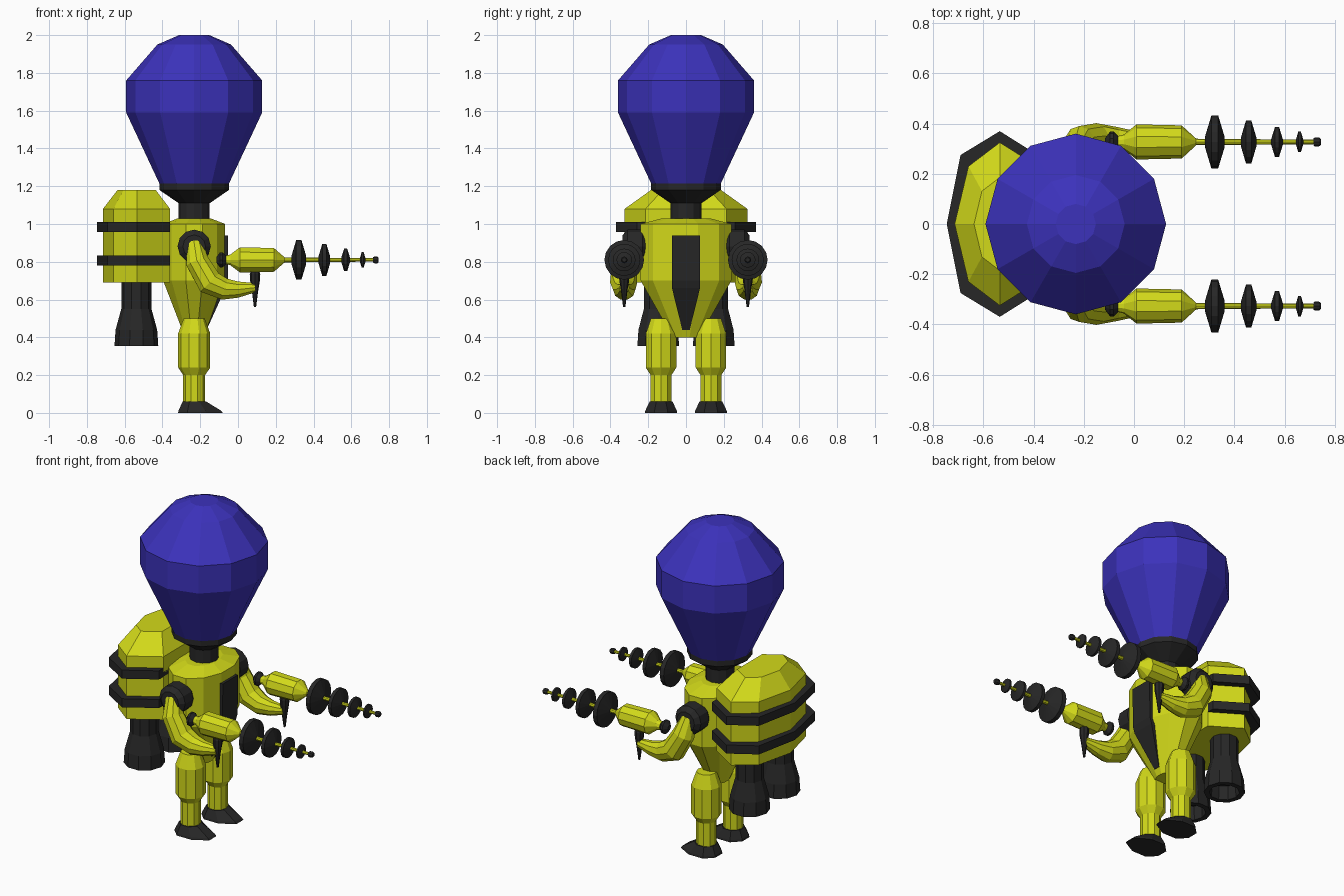
import bpy, bmesh
from math import sin, cos, pi
from mathutils import Vector

if "Cube" in bpy.data.objects:
    bpy.data.objects.remove(bpy.data.objects["Cube"])


def material(name, rgb):
    m = bpy.data.materials.new(name)
    m.diffuse_color = (*rgb, 1)
    m.use_nodes = True
    m.node_tree.nodes["Principled BSDF"].inputs["Base Color"].default_value = m.diffuse_color
    return m


YELLOW = material("yellow", (0.65, 0.70, 0.01))
BLACK = material("black", (0.02, 0.02, 0.02))
BLUE = material("blue", (0.045, 0.032, 0.5))
CX = -0.232  # body axis


def loft(name, rings, mat, cap=True):
    """Skin a list of equal-length point rings into one closed, flat-shaded mesh."""
    bm = bmesh.new()
    loops = [[bm.verts.new(p) for p in r] for r in rings]
    n = len(loops[0])
    for a, b in zip(loops, loops[1:]):
        for i in range(n):
            bm.faces.new((a[i], a[(i + 1) % n], b[(i + 1) % n], b[i]))
    if cap:
        bm.faces.new(loops[0][::-1])
        bm.faces.new(loops[-1])
    bmesh.ops.recalc_face_normals(bm, faces=bm.faces)
    me = bpy.data.meshes.new(name)
    bm.to_mesh(me)
    bm.free()
    me.materials.append(mat)
    ob = bpy.data.objects.new(name, me)
    bpy.context.collection.objects.link(ob)
    return ob


def lathe(name, profile, mat, sides, centre, axis="z", phase=0.0, sy=1.0):
    """Revolve (position, radius) pairs about an axis through centre."""
    c = Vector(centre)
    rings = []
    for t, r in profile:
        ring = []
        for i in range(sides):
            a = 2 * pi * i / sides + phase
            u, v = r * cos(a), r * sin(a) * sy
            ring.append(c + Vector({"z": (u, v, t), "x": (t, u, v), "y": (v, t, u)}[axis]))
        rings.append(ring)
    return loft(name, rings, mat)


def tube(name, path, mat, sides, y):
    """Round limb along (x, dy, z, radius) points lying near the plane y."""
    pts = [Vector((x, y + dy, z)) for x, dy, z, _ in path]
    rings = []
    for i, p in enumerate(pts):
        d = (pts[min(i + 1, len(pts) - 1)] - pts[max(i - 1, 0)]).normalized()
        side = Vector((0, 1, 0))
        side = (side - d * side.dot(d)).normalized()
        up = d.cross(side)
        r = path[i][3]
        rings.append([p + r * (cos(2 * pi * k / sides) * side + sin(2 * pi * k / sides) * up)
                      for k in range(sides)])
    return loft(name, rings, mat)


def mirrored(ob):
    m = ob.modifiers.new("mirror", "MIRROR")
    m.use_axis = (False, True, False)
    return ob


# Helmet, collar and neck
lathe("helmet", [(1.205, 0.18), (1.59, 0.36), (1.76, 0.36), (1.95, 0.195), (2.0, 0.08)],
      BLUE, 12, (CX, 0, 0))
lathe("collar", [(1.0, 0.082), (1.11, 0.082), (1.18, 0.184), (1.215, 0.184)],
      BLACK, 12, (CX, 0, 0))

# Torso, elliptical in plan
lathe("torso", [(0.40, 0.05), (0.70, 0.17), (1.0, 0.17), (1.03, 0.09)],
      YELLOW, 12, (CX, 0, 0), phase=pi / 12, sy=1.46)

# Black chest panel following the front of the torso
panel = [(0.44, -0.166, 0.02), (0.66, -0.066, 0.074), (0.70, -0.054, 0.074), (0.94, -0.052, 0.074)]
loft("chest_panel", [[(x - 0.08, -w, z), (x, -w, z), (x, w, z), (x - 0.08, w, z)]
                     for z, x, w in panel], BLACK)

# Backpack with two straps, all from one half outline
PX = -0.535
half = [(0.175, 0.215), (0.0, 0.325), (-0.125, 0.23)]
outline = half + [(-0.18, 0)] + [(x, -y) for x, y in reversed(half)]


def pack_ring(z, s=1.0, grow=0.0):
    ring = []
    for x, y in outline:
        gx = -grow * 0.7 if x < 0 else 0
        gy = grow * ((y > 0) - (y < 0))
        ring.append((PX + x * s + gx, y * s + gy, z))
    return ring


loft("backpack", [pack_ring(0.69), pack_ring(1.08), pack_ring(1.18, 0.57)], YELLOW)
for z in (0.78, 0.957):
    loft("backpack_strap", [pack_ring(z, 1, 0.045), pack_ring(z + 0.053, 1, 0.045)], BLACK)

# Hollow thruster nozzles
mirrored(lathe("thruster", [(0.72, 0.08), (0.55, 0.08), (0.44, 0.11), (0.355, 0.116),
                            (0.355, 0.085), (0.44, 0.08)], BLACK, 10, (PX - 0.003, 0.147, 0)))

# Legs
LY = 0.132
mirrored(lathe("leg", [(0.05, 0.058), (0.20, 0.058), (0.24, 0.085), (0.42, 0.085), (0.50, 0.056)],
               YELLOW, 10, (CX, LY, 0)))


# Feet: octagons stretched towards the toe
def foot_ring(z, r, toe):
    pts = [(cos(a), sin(a)) for a in (2 * pi * (i + 0.5) / 8 for i in range(8))]
    return [(CX + u * (toe if u > 0 else r) * 1.06, LY + v * r * 1.06, z) for u, v in pts]


mirrored(loft("foot", [foot_ring(0, 0.087, 0.155), foot_ring(0.012, 0.085, 0.145),
                       foot_ring(0.06, 0.062, 0.065)], BLACK))

# Arms
AY = 0.327
mirrored(lathe("shoulder", [(0.20, 0.065), (0.23, 0.088), (0.31, 0.088), (0.335, 0.06)],
               BLACK, 12, (CX, 0, 0.882), axis="y"))
mirrored(tube("arm", [(-0.232, -0.03, 0.90, 0.045), (-0.215, 0.0, 0.80, 0.064),
                      (-0.15, 0.003, 0.69, 0.072), (-0.07, 0, 0.655, 0.06), (0.0, 0, 0.653, 0.045),
                      (0.09, 0, 0.663, 0.026)], YELLOW, 10, AY))

# Ray guns
GUN = (0, AY, 0.81)
mirrored(lathe("gun_knob", [(-0.115, 0.015), (-0.095, 0.042), (-0.082, 0.042), (-0.055, 0.015)],
               BLACK, 10, GUN, axis="x"))
mirrored(lathe("gun_body", [(-0.07, 0.022), (-0.04, 0.03), (0.01, 0.07), (0.19, 0.066),
                            (0.247, 0.014)], YELLOW, 10, GUN, axis="x"))
mirrored(lathe("gun_rod", [(0.23, 0.013), (0.73, 0.009)], YELLOW, 8, GUN, axis="x"))
for x, r, t in ((0.322, 0.105, 0.039), (0.457, 0.085, 0.031), (0.57, 0.06, 0.023),
                (0.66, 0.041, 0.015)):
    mirrored(lathe("gun_disc", [(x - t, r * 0.2), (x - t * 0.35, r), (x + t * 0.35, r), (x + t, r * 0.2)],
                   BLACK, 16, GUN, axis="x"))
mirrored(lathe("gun_tip", [(0.715, 0.014), (0.722, 0.018), (0.737, 0.018), (0.745, 0.012)],
               BLACK, 8, GUN, axis="x"))
mirrored(lathe("gun_grip", [(0.56, 0.006), (0.64, 0.016), (0.70, 0.026), (0.735, 0.028), (0.76, 0.02)],
               BLACK, 8, (0.09, AY, 0)))
